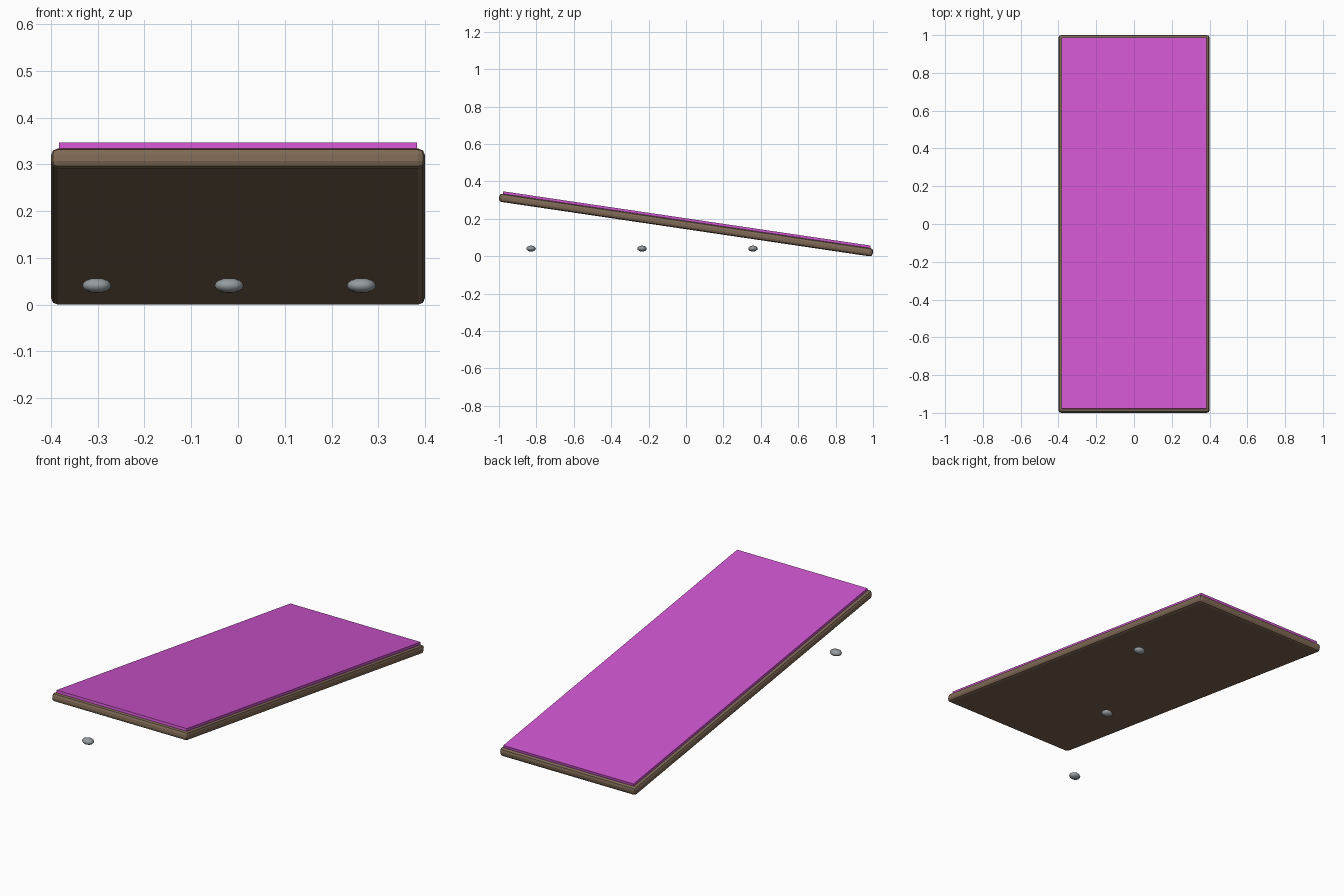
import bpy, math

cube = bpy.data.objects.get("Cube")
if cube:
    bpy.data.objects.remove(cube, do_unlink=True)


def material(name, rgb):
    mat = bpy.data.materials.new(name)
    mat.use_nodes = True
    mat.diffuse_color = (*rgb, 1)
    mat.node_tree.nodes["Principled BSDF"].inputs["Base Color"].default_value = (*rgb, 1)
    return mat


brown = material("brown wood", (0.21, 0.14, 0.09))
magenta = material("magenta surface", (0.62, 0.09, 0.62))
grey = material("grey stone", (0.30, 0.33, 0.35))

SLOPE = math.radians(8.4)
CENTRE_Z = 0.167
BOARD = (0.80, 2.02, 0.044)
SHEET = (0.766, 1.986, 0.0135)


def sloped_slab(name, size, lift, mat):
    """Box lying on the sloping plane, raised along the plane's normal."""
    place = (0, lift * math.sin(SLOPE), CENTRE_Z + lift * math.cos(SLOPE))
    bpy.ops.mesh.primitive_cube_add(size=1, location=place)
    obj = bpy.context.object
    obj.name = name
    obj.scale = size
    bpy.ops.object.transform_apply(location=False, rotation=False, scale=True)
    obj.rotation_euler.x = -SLOPE
    obj.data.materials.append(mat)
    return obj


# Ramp board with rounded edges
board = sloped_slab("ramp_board", BOARD, 0, brown)
bevel = board.modifiers.new("rounded edges", "BEVEL")
bevel.width = 0.015
bevel.segments = 2

# Coloured sheet on the board
sloped_slab("ramp_surface", SHEET, (BOARD[2] + SHEET[2]) / 2, magenta)

# Three flat pebbles on a diagonal below the ramp
for i in range(3):
    place = (-0.302 + 0.283 * i, -0.828 + 0.593 * i, 0.041)
    bpy.ops.mesh.primitive_uv_sphere_add(segments=12, ring_count=8, radius=1, location=place)
    pebble = bpy.context.object
    pebble.name = f"pebble_{i + 1}"
    pebble.scale = (0.031, 0.025, 0.016)
    bpy.ops.object.transform_apply(location=False, rotation=False, scale=True)
    bpy.ops.object.shade_smooth()
    pebble.data.materials.append(grey)
